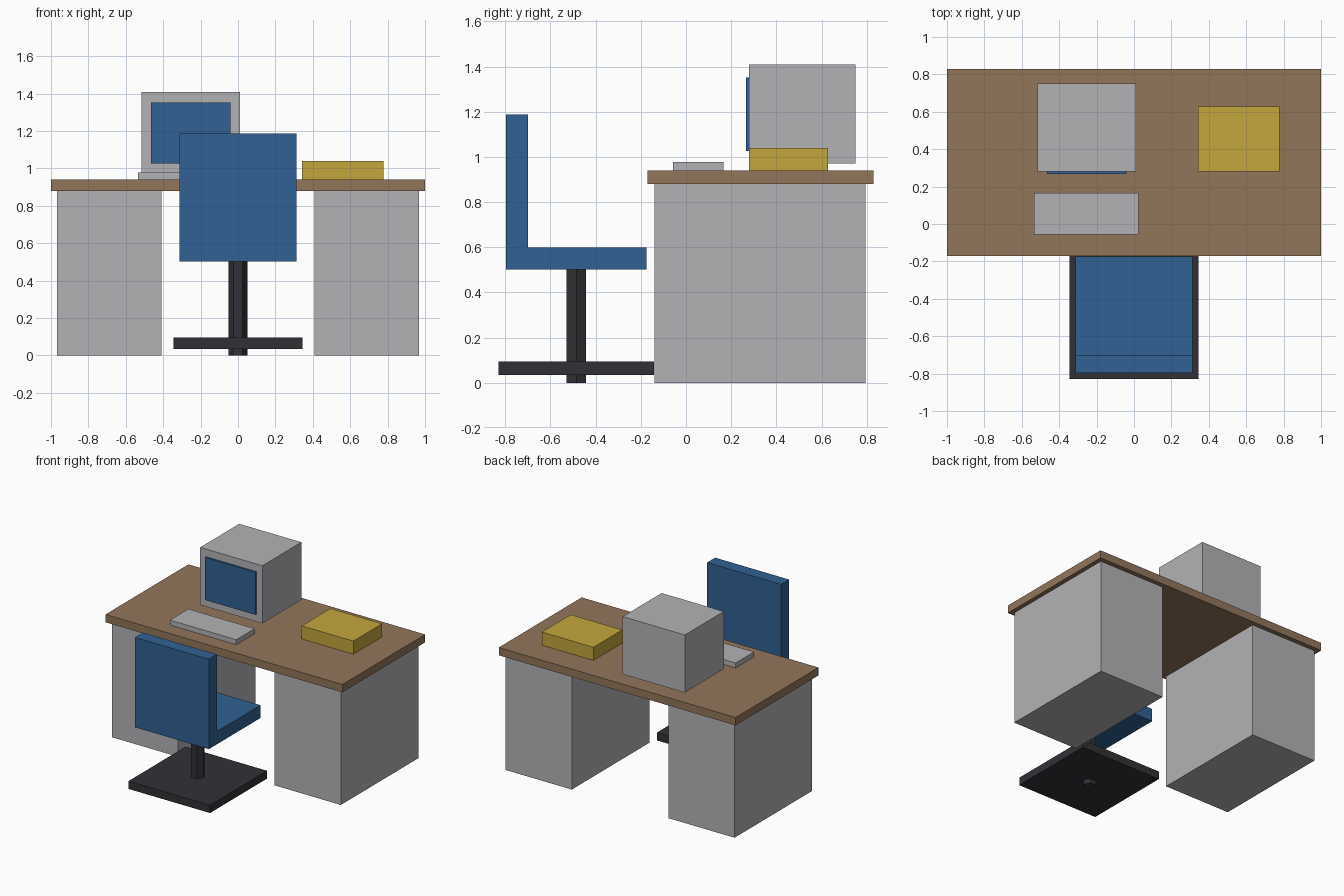
import bpy, bmesh
from mathutils import Vector

cube = bpy.data.objects.get("Cube")
if cube:
    bpy.data.objects.remove(cube, do_unlink=True)


def material(name, rgb):
    m = bpy.data.materials.new(name)
    m.use_nodes = True
    m.diffuse_color = (*rgb, 1)
    m.node_tree.nodes["Principled BSDF"].inputs["Base Color"].default_value = (*rgb, 1)
    return m


grey = material("light_grey", (0.45, 0.45, 0.47))
wood = material("wood_brown", (0.29, 0.18, 0.105))
blue = material("blue", (0.03, 0.12, 0.29))
yellow = material("yellow", (0.55, 0.38, 0.045))
dark = material("dark_grey", (0.032, 0.03, 0.036))


def prism(name, outline, offset, mat):
    """Extrude a flat outline along an offset into a closed solid."""
    bm = bmesh.new()
    face = bm.faces.new([bm.verts.new(p) for p in outline])
    moved = bmesh.ops.extrude_face_region(bm, geom=[face])["geom"]
    bmesh.ops.translate(bm, vec=Vector(offset),
                        verts=[g for g in moved if isinstance(g, bmesh.types.BMVert)])
    # the starting face must remain as the closing cap
    if not face.is_valid:
        bmesh.ops.holes_fill(bm, edges=bm.edges)
    bmesh.ops.recalc_face_normals(bm, faces=bm.faces)
    mesh = bpy.data.meshes.new(name)
    bm.to_mesh(mesh)
    bm.free()
    mesh.materials.append(mat)
    obj = bpy.data.objects.new(name, mesh)
    bpy.context.collection.objects.link(obj)
    return obj


def box(name, x, y, z, mat):
    """Box from its (low, high) range on each axis."""
    outline = [(x[0], y[0], z[0]), (x[1], y[0], z[0]),
               (x[1], y[1], z[0]), (x[0], y[1], z[0])]
    return prism(name, outline, (0, 0, z[1] - z[0]), mat)


# Desk
box("desk_top", (-1, 1), (-0.17, 0.83), (0.88, 0.94), wood)
for side, x in (("right", (-0.967, -0.408)), ("left", (0.408, 0.967))):
    box(side + "_pedestal", x, (-0.14, 0.795), (0, 0.88), grey)

# Things on the desk
box("monitor", (-0.515, 0.01), (0.28, 0.75), (0.97, 1.41), grey)
box("screen", (-0.465, -0.04), (0.266, 0.28), (1.027, 1.352), blue)
box("keyboard", (-0.535, 0.025), (-0.057, 0.165), (0.94, 0.978), grey)
box("paper_box", (0.342, 0.778), (0.28, 0.628), (0.94, 1.04), yellow)

# Chair: L-shaped seat and back, hexagonal post, square foot
profile = [(-0.797, 0.502), (-0.175, 0.502), (-0.175, 0.6),
           (-0.7, 0.6), (-0.7, 1.188), (-0.797, 1.188)]
prism("chair_seat_and_back", [(-0.312, y, z) for y, z in profile], (0.624, 0, 0), blue)
box("chair_foot", (-0.344, 0.344), (-0.829, -0.141), (0.035, 0.095), dark)
bpy.ops.mesh.primitive_cylinder_add(vertices=6, radius=0.05, depth=0.502,
                                    location=(0, -0.485, 0.251),
                                    rotation=(0, 0, 1.5708))
post = bpy.context.object
post.name = "chair_post"
post.data.materials.append(dark)
